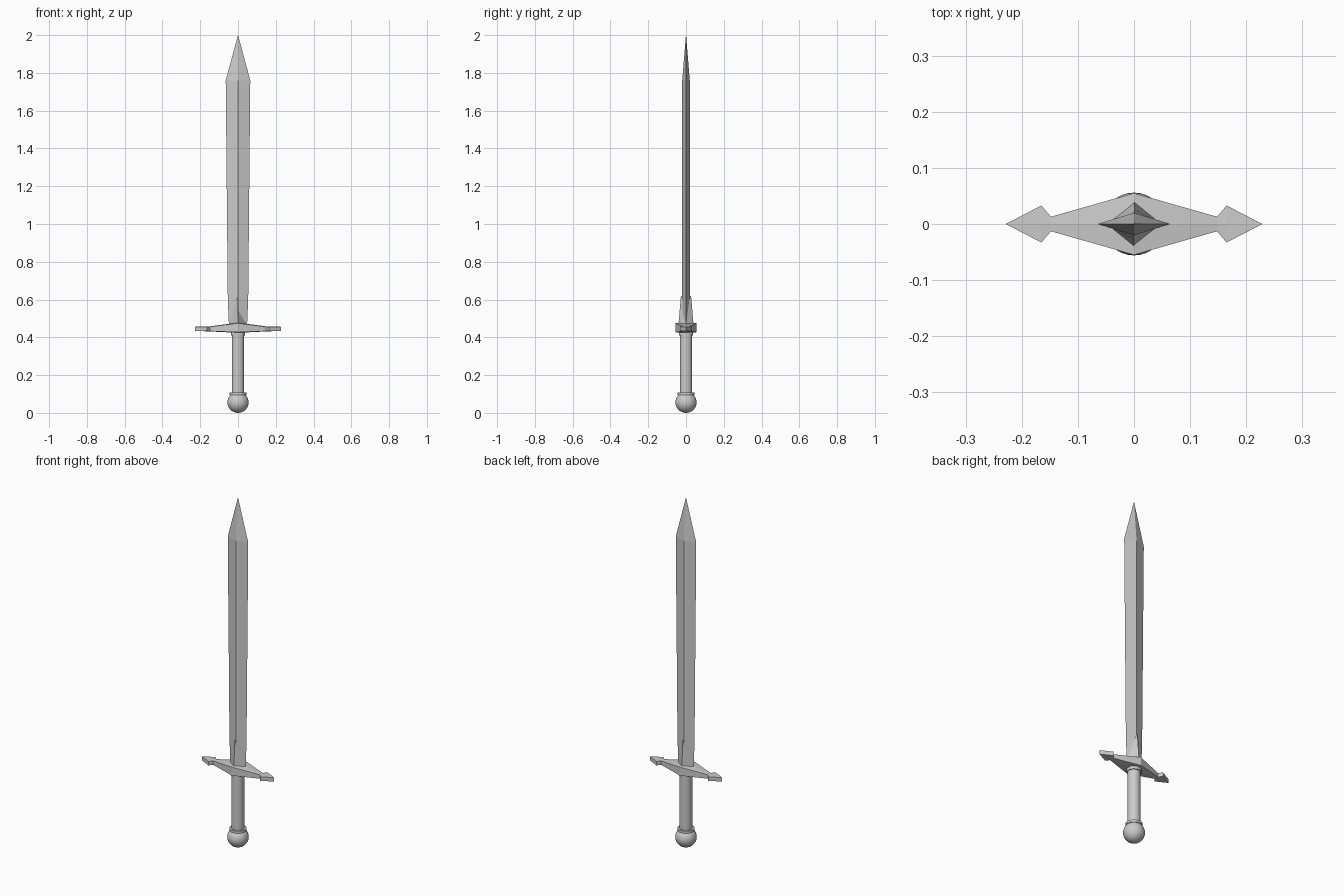
import bpy, bmesh, math

if "Cube" in bpy.data.objects:
    bpy.data.objects.remove(bpy.data.objects["Cube"])


def loft(name, rings):
    """Skin a list of equal-length vertex rings and cap both ends."""
    bm = bmesh.new()
    loops = [[bm.verts.new(p) for p in ring] for ring in rings]
    n = len(rings[0])
    for a, b in zip(loops, loops[1:]):
        for i in range(n):
            j = (i + 1) % n
            bm.faces.new((a[i], a[j], b[j], b[i]))
    bm.faces.new(loops[0][::-1])
    bm.faces.new(loops[-1])
    bmesh.ops.remove_doubles(bm, verts=bm.verts, dist=0.0001)
    bmesh.ops.recalc_face_normals(bm, faces=bm.faces)
    mesh = bpy.data.meshes.new(name)
    bm.to_mesh(mesh)
    bm.free()
    obj = bpy.data.objects.new(name, mesh)
    bpy.context.collection.objects.link(obj)
    return obj


def diamond(hx, hy, z):
    return [(hx, 0, z), (0, hy, z), (-hx, 0, z), (0, -hy, z)]


def guard_ring(x, hy, top, bottom, ridge):
    return [(x, -hy, bottom), (x, 0, bottom - ridge), (x, hy, bottom),
            (x, hy, top), (x, 0, top + ridge), (x, -hy, top)]


def cylinder(name, radius, z0, z1):
    bpy.ops.mesh.primitive_cylinder_add(vertices=32, radius=radius, depth=z1 - z0,
                                        location=(0, 0, (z0 + z1) / 2))
    bpy.context.object.name = name
    bpy.ops.object.shade_smooth_by_angle(angle=math.radians(35))


# Blade with diamond section and pointed tip
loft("blade", [diamond(0.048, 0.02, 0.46), diamond(0.054, 0.02, 0.6),
               diamond(0.065, 0.02, 1.76), diamond(0.0004, 0.0004, 2.0)])

# Reinforcing wedges at the blade root
loft("blade_root", [diamond(0.049, 0.04, 0.465), diamond(0.002, 0.027, 0.62)])

# Crossguard with arrow-shaped ends
half = [(0.148, 0.013, 0.456, 0.433, 0.002), (0.165, 0.033, 0.456, 0.433, 0.001),
        (0.228, 0.0003, 0.456, 0.433, 0.0)]
rings = [guard_ring(-x, *r) for x, *r in reversed(half)]
rings.append(guard_ring(0, 0.055, 0.475, 0.427, 0.003))
rings += [guard_ring(x, *r) for x, *r in half]
loft("crossguard", rings)

# Grip and its end collars
cylinder("grip", 0.033, 0.09, 0.435)
cylinder("upper_collar", 0.038, 0.41, 0.43)
cylinder("lower_collar", 0.044, 0.095, 0.108)

# Round pommel
bpy.ops.mesh.primitive_uv_sphere_add(segments=32, ring_count=16, radius=0.056,
                                     location=(0, 0, 0.056))
bpy.context.object.name = "pommel"
bpy.ops.object.shade_smooth()
